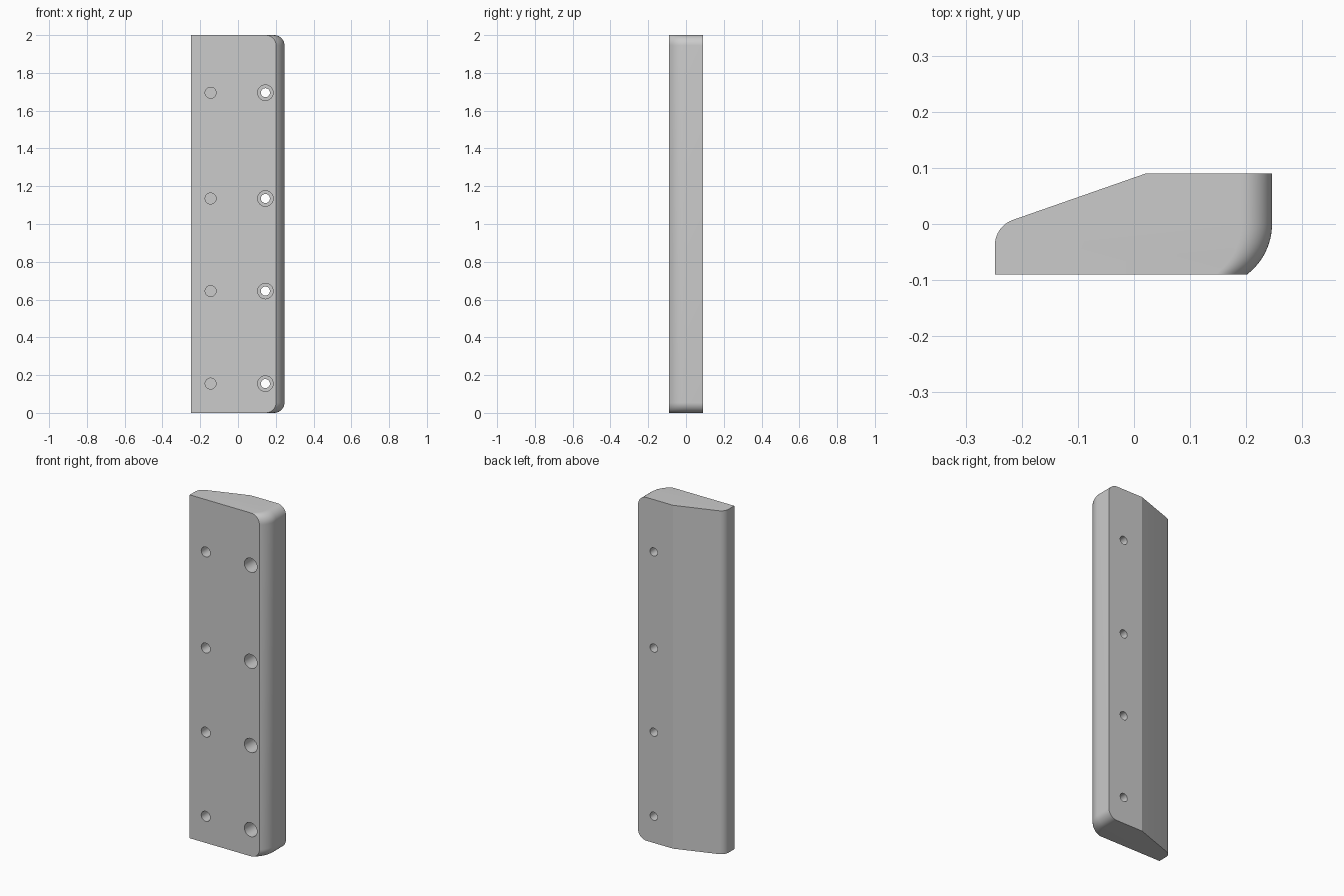
import bpy, bmesh
from math import cos, sin, pi, radians

cube = bpy.data.objects.get("Cube")
if cube:
    bpy.data.objects.remove(cube, do_unlink=True)

HEIGHT, FRONT, BACK, RIGHT = 2.0, -0.09, 0.09, 0.246
FILLET = 0.055
HOLE_HEIGHTS = (0.155, 0.645, 1.135, 1.695)

grey = bpy.data.materials.new("plain_grey")
grey.use_nodes = True
colour = (0.6, 0.6, 0.6, 1)
grey.diffuse_color = colour
grey.node_tree.nodes["Principled BSDF"].inputs["Base Color"].default_value = colour


def arc(cx, cy, r, start, end, steps):
    """Points along an arc, angles in degrees."""
    angles = [radians(start + (end - start) * i / steps) for i in range(steps + 1)]
    return [(cx + r * cos(a), cy + r * sin(a)) for a in angles]


def loft(bm, rings):
    """Skin closed rings of points and cap both ends."""
    rings = [[bm.verts.new(p) for p in ring] for ring in rings]
    n = len(rings[0])
    for a, b in zip(rings, rings[1:]):
        for i in range(n):
            j = (i + 1) % n
            bm.faces.new((a[i], a[j], b[j], b[i]))
    bm.faces.new(rings[0][::-1])
    bm.faces.new(rings[-1])


def finish(bm, name):
    bmesh.ops.recalc_face_normals(bm, faces=bm.faces)
    mesh = bpy.data.meshes.new(name)
    bm.to_mesh(mesh)
    bm.free()
    mesh.materials.append(grey)
    obj = bpy.data.objects.new(name, mesh)
    bpy.context.collection.objects.link(obj)
    return obj


# Plan outline: bowed right side, sloping back, rounded left nose
bow = 0.113
right_side = arc(RIGHT - bow, 0, bow, -52.8, 0, 12) + [(RIGHT, BACK)]
left_side = [(0.021, BACK)] + arc(-0.2, -0.038, 0.048, 109.3, 180, 10) + [(-0.248, FRONT)]

# Stack outlines, pulling the right side in to round its two ends
steps = 12
ends = [(FILLET * (1 - cos(a)), FILLET * (1 - sin(a)))
        for a in (pi / 2 * i / steps for i in range(steps + 1))]
levels = ends + [(HEIGHT - z, inset) for z, inset in reversed(ends)]
bm = bmesh.new()
loft(bm, [[(x - inset, y, z) for x, y in right_side] + [(x, y, z) for x, y in left_side]
          for z, inset in levels])
plate = finish(bm, "plate")

# Counterbored through holes on the right, blind holes on the left
bore = [(0.041, FRONT - 0.05), (0.041, 0.01), (0.024, 0.01), (0.024, BACK + 0.05)]
blind = [(0.029, FRONT - 0.05), (0.029, -0.02)]
bm = bmesh.new()
for z in HOLE_HEIGHTS:
    for x, profile in ((0.145, bore), (-0.145, blind)):
        loft(bm, [[(px, y, pz) for px, pz in arc(x, z, r, 0, 360, 32)[:-1]]
                  for r, y in profile])
cutter = finish(bm, "hole_cutter")
cutter.hide_render = True

cut = plate.modifiers.new("holes", 'BOOLEAN')
cut.operation, cut.solver, cut.object = 'DIFFERENCE', 'EXACT', cutter
bpy.ops.object.select_all(action='DESELECT')
plate.select_set(True)
bpy.context.view_layer.objects.active = plate
bpy.ops.object.modifier_apply(modifier=cut.name)
bpy.data.objects.remove(cutter, do_unlink=True)

bpy.ops.object.shade_smooth_by_angle(angle=radians(15))
